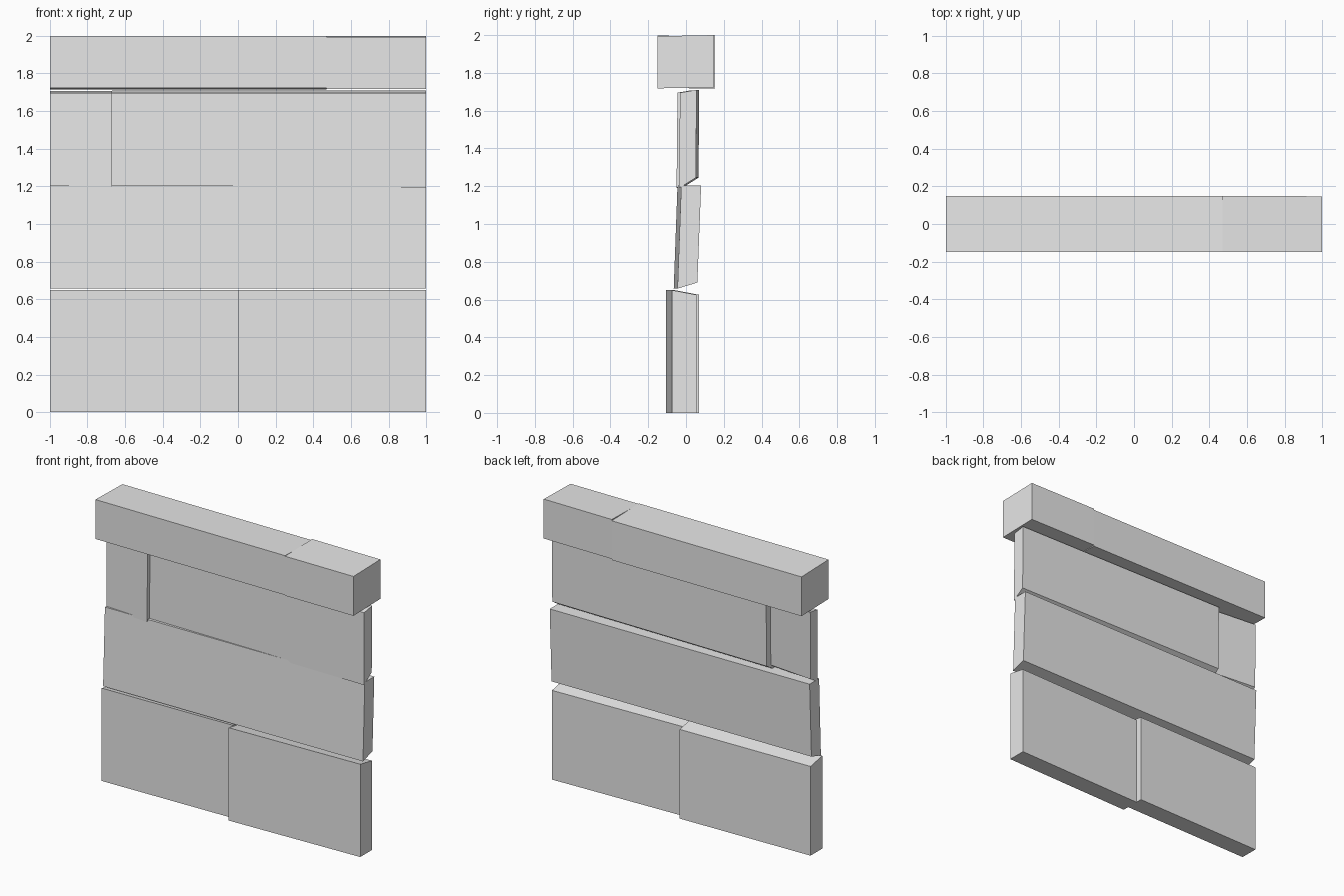
import bpy
import bmesh

cube = bpy.data.objects.get("Cube")
if cube:
    bpy.data.objects.remove(cube, do_unlink=True)

grey = bpy.data.materials.new("plain_grey")
colour = (0.8, 0.8, 0.8, 1.0)
grey.diffuse_color = colour
grey.use_nodes = True
grey.node_tree.nodes["Principled BSDF"].inputs["Base Color"].default_value = colour


def block(name, x, front, back, bottom, top, lean=0.0):
    """Skewed stone block.
    x: (right, left) ends; front, back: foot y at each of those ends;
    bottom, top: z at the (front, back) edges; lean: y shift of the top edge."""
    bm = bmesh.new()
    bmesh.ops.create_cube(bm, size=1)
    for v in bm.verts:
        end, rear, high = (int(c > 0) for c in v.co)
        y = (back if rear else front)[end]
        z = (top if high else bottom)[rear]
        v.co = (x[end], y + lean * high, z)
    mesh = bpy.data.meshes.new(name)
    bm.to_mesh(mesh)
    bm.free()
    mesh.materials.append(grey)
    obj = bpy.data.objects.new(name, mesh)
    bpy.context.scene.collection.objects.link(obj)
    return obj


# Bottom course: two blocks turned slightly against each other
block("bottom_right_block", (-1, 0), (-0.08, -0.06), (0.05, 0.07),
      (0, 0), (0.65, 0.625))
block("bottom_left_block", (0, 1), (-0.105, -0.075), (0.025, 0.055),
      (0, 0), (0.65, 0.625))

# Middle course: one long leaning block
block("middle_block", (-1, 1), (-0.065, -0.045), (0.04, 0.06),
      (0.658, 0.69), (1.205, 1.205), lean=0.02)

# Upper course: short block and long block
block("upper_right_block", (-1, -0.67), (-0.03, -0.05), (0.048, 0.018),
      (1.19, 1.235), (1.695, 1.707), lean=0.005)
block("upper_left_block", (-0.67, 1), (-0.022, -0.036), (0.066, 0.052),
      (1.19, 1.245), (1.695, 1.71), lean=0.004)

# Capping stones, the long one rolled slightly backwards
block("long_cap", (-1, 0.47), (-0.15, -0.15), (0.15, 0.15),
      (1.722, 1.716), (1.998, 1.991))
block("short_cap", (0.47, 1), (-0.15, -0.15), (0.15, 0.147),
      (1.718, 1.724), (1.994, 2.0))
